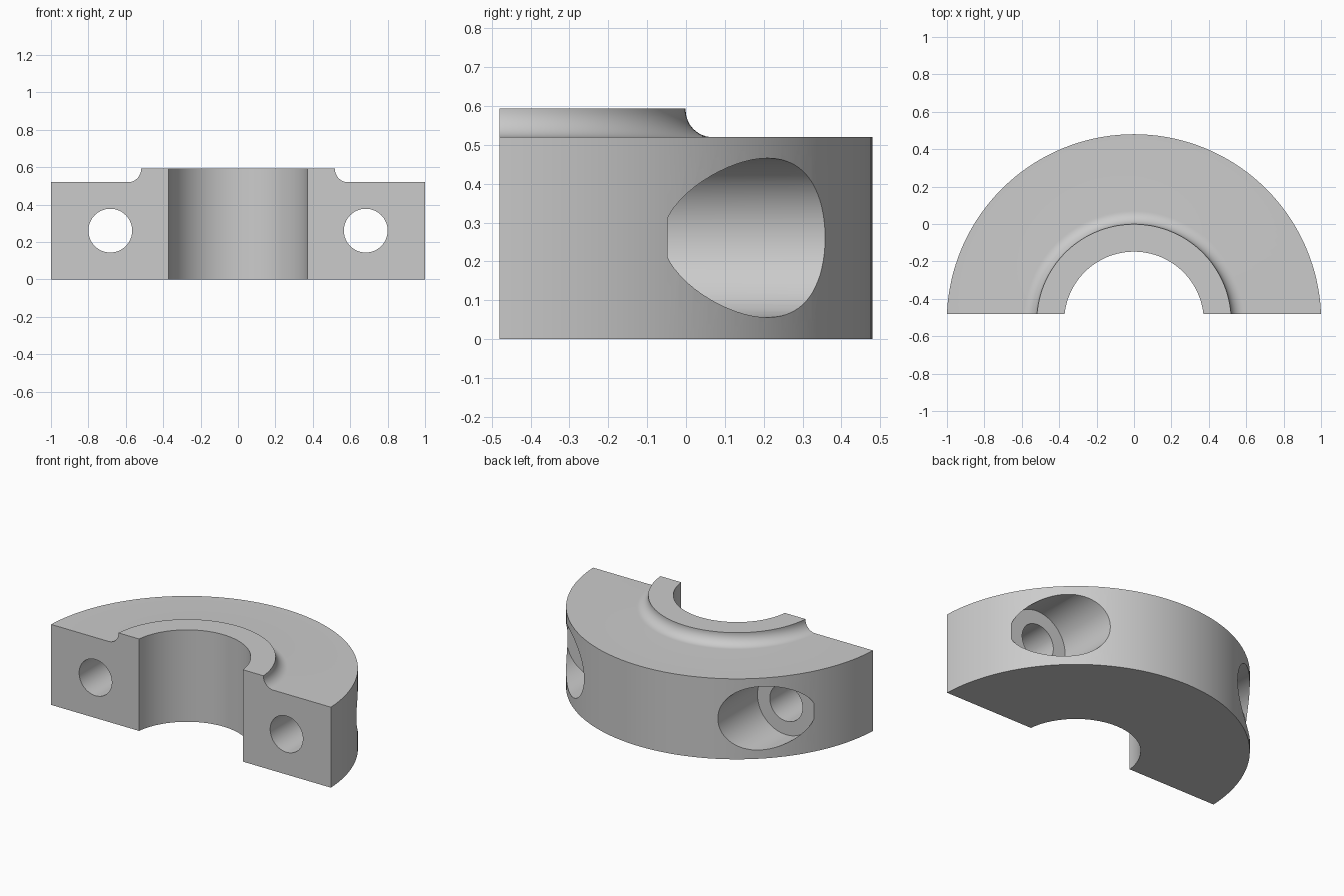
import bpy, bmesh, math
from mathutils import Matrix, Vector

if "Cube" in bpy.data.objects:
    bpy.data.objects.remove(bpy.data.objects["Cube"])

AXIS_Y = -0.521      # centre line of the ring
SPLIT_Y = -0.48      # flat split face
SEGMENTS = 144

steel = bpy.data.materials.new("plain grey")
steel.diffuse_color = (0.6, 0.6, 0.6, 1)
steel.use_nodes = True
steel.node_tree.nodes["Principled BSDF"].inputs["Base Color"].default_value = steel.diffuse_color


def cylinder(name, x, z, radius, y0, y1):
    """Hidden cutter lying along y."""
    bm = bmesh.new()
    place = Matrix.Translation((x, (y0 + y1) / 2, z)) @ Matrix.Rotation(math.pi / 2, 4, 'X')
    bmesh.ops.create_cone(bm, cap_ends=True, segments=64, radius1=radius,
                          radius2=radius, depth=y1 - y0, matrix=place)
    mesh = bpy.data.meshes.new(name)
    bm.to_mesh(mesh)
    bm.free()
    mesh.materials.append(steel)
    ob = bpy.data.objects.new(name, mesh)
    bpy.context.collection.objects.link(ob)
    ob.hide_render = True
    return ob


# Ring cross-section (radius, height) with a concave fillet under the raised lip
profile = [(0.373, 0), (1.001, 0), (1.001, 0.52)]
for i in range(13):
    a = math.radians(270 - 90 * i / 12)
    profile.append((0.59 + 0.07 * math.cos(a), 0.59 + 0.07 * math.sin(a)))
profile += [(0.52, 0.594), (0.373, 0.594)]

# Full revolve
bm = bmesh.new()
rings = []
for s in range(SEGMENTS):
    a = 2 * math.pi * s / SEGMENTS
    rings.append([bm.verts.new((r * math.cos(a), AXIS_Y + r * math.sin(a), z))
                  for r, z in profile])
n = len(profile)
for s in range(SEGMENTS):
    a, b = rings[s], rings[(s + 1) % SEGMENTS]
    for i in range(n):
        j = (i + 1) % n
        bm.faces.new((a[i], b[i], b[j], a[j]))

# Slice off the front half and close the two split faces
cut = bmesh.ops.bisect_plane(bm, geom=bm.verts[:] + bm.edges[:] + bm.faces[:],
                             plane_co=Vector((0, SPLIT_Y, 0)),
                             plane_no=Vector((0, 1, 0)), clear_inner=True)
rim = [e for e in bm.edges if e.is_boundary]
bmesh.ops.holes_fill(bm, edges=rim, sides=0)
bmesh.ops.recalc_face_normals(bm, faces=bm.faces[:])
mesh = bpy.data.meshes.new("half_collar")
bm.to_mesh(mesh)
bm.free()
mesh.materials.append(steel)
collar = bpy.data.objects.new("half_collar", mesh)
bpy.context.collection.objects.link(collar)

# Bolt holes with wide counterbores on both sides
cutters = []
for side, x in (("left", -0.683), ("right", 0.683)):
    cutters.append(cylinder(side + "_bolt_hole_cutter", x, 0.261, 0.117, -0.7, 0.3))
    cutters.append(cylinder(side + "_counterbore_cutter", x, 0.261, 0.205, -0.047, 0.7))

bpy.context.view_layer.objects.active = collar
collar.select_set(True)
for c in cutters:
    mod = collar.modifiers.new(c.name, 'BOOLEAN')
    mod.operation = 'DIFFERENCE'
    mod.solver = 'EXACT'
    mod.object = c
    bpy.ops.object.modifier_apply(modifier=mod.name)
for c in cutters:
    bpy.data.objects.remove(c)

bpy.ops.object.shade_smooth_by_angle(angle=math.radians(30))
